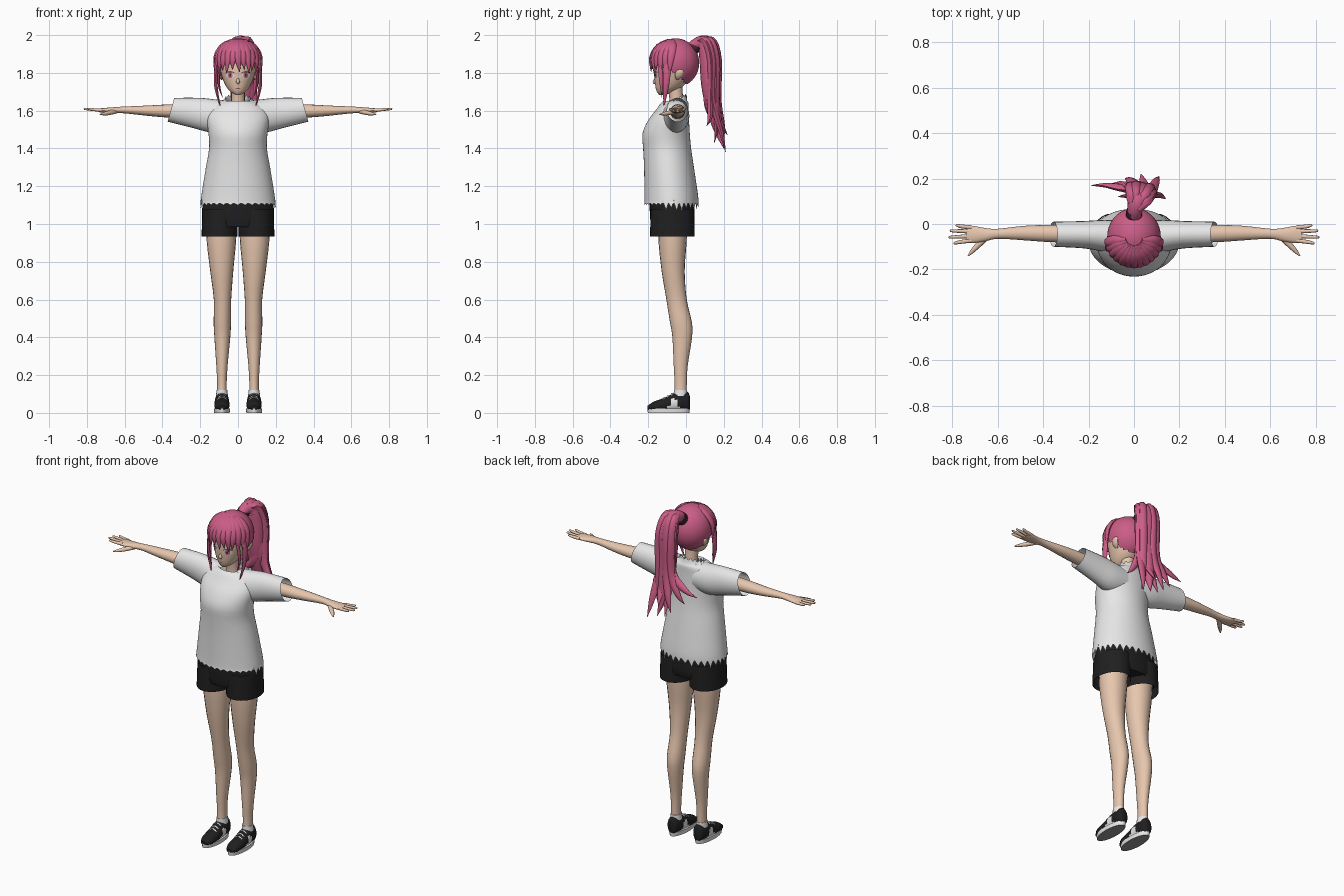
import bpy, bmesh, random
from math import sin, cos, pi, radians
from mathutils import Vector
from mathutils.bvhtree import BVHTree

random.seed(4)
cube = bpy.data.objects.get("Cube")
if cube:
    bpy.data.objects.remove(cube, do_unlink=True)


def material(name, r, g, b):
    m = bpy.data.materials.new(name)
    m.use_nodes = True
    m.diffuse_color = (r, g, b, 1)
    m.node_tree.nodes["Principled BSDF"].inputs["Base Color"].default_value = (r, g, b, 1)
    return m


SKIN = material("skin", .83, .59, .44)
HAIR = material("pink hair", .6, .11, .24)
WHITE = material("white cloth", .85, .85, .85)
BLACK = material("black cloth", .014, .014, .015)
SOLE = material("sole grey", .3, .3, .31)
IRIS = material("iris pink", .55, .16, .27)
LASH = material("dark lash", .06, .02, .03)
LIPS = material("lip brown", .35, .12, .1)
X, Y, Z = Vector((1, 0, 0)), Vector((0, 1, 0)), Vector((0, 0, 1))


def build(name, verts, faces, mats, rule=None):
    me = bpy.data.meshes.new(name)
    me.from_pydata(verts, [], faces)
    bm = bmesh.new()
    bm.from_mesh(me)
    bmesh.ops.recalc_face_normals(bm, faces=bm.faces)
    for f in bm.faces:
        f.smooth = True
        if rule:
            f.material_index = rule(f.calc_center_median(), f.normal)
    bm.to_mesh(me)
    bm.free()
    me.set_sharp_from_angle(angle=radians(50))
    for m in mats:
        me.materials.append(m)
    ob = bpy.data.objects.new(name, me)
    bpy.context.collection.objects.link(ob)
    return ob


def spline(pts, steps):
    """Smooth curve through points that carry position, width and depth."""
    p = [Vector(q) for q in pts]
    p = [p[0]] + p + [p[-1]]
    out = []
    for a, b, c, d in zip(p, p[1:], p[2:], p[3:]):
        for k in range(steps):
            t = k / steps
            out.append(b + (c - a) * (t / 2) + (a * 2 - b * 5 + c * 4 - d) * (t * t / 2)
                       + (b * 3 - a - c * 3 + d) * (t ** 3 / 2))
    return out + [p[-2]]


def tube(name, pts, mats, side=X, n=16, steps=3, axis=None, caps=True, s=1, warp=None, rule=None):
    """Loft ellipses (x, y, z, half width, half depth) along a path."""
    rows = spline(pts, steps)
    cen = [Vector(r[:3]) for r in rows]
    verts = []
    for i, r in enumerate(rows):
        t = axis or (cen[min(i + 1, len(cen) - 1)] - cen[max(i - 1, 0)]).normalized()
        u = (side - t * side.dot(t)).normalized()
        v = t.cross(u)
        for j in range(n):
            a = 2 * pi * j / n
            co = cen[i] + u * cos(a) * max(r[3], .0005) + v * sin(a) * max(r[4], .0005)
            if warp:
                co = warp(co, i, j, len(rows) - 1)
            verts.append((co.x * s, co.y, co.z))
    faces = [(i * n + j, i * n + (j + 1) % n, (i + 1) * n + (j + 1) % n, (i + 1) * n + j)
             for i in range(len(rows) - 1) for j in range(n)]
    if caps:
        faces += [tuple(range(n)), tuple(range(len(verts) - n, len(verts)))]
    return build(name, verts, faces, mats, rule)


def upright(rings):
    return [(0, cy, z, rx, ry) for z, cy, rx, ry in rings]


# Head and neck
head = tube("head", upright([(1.683, -.128, .012, .014), (1.70, -.108, .04, .046), (1.73, -.088, .064, .074),
                             (1.78, -.072, .085, .096), (1.85, -.06, .1, .108), (1.92, -.055, .085, .09),
                             (1.96, -.055, .04, .04)]), [SKIN], n=32, axis=Z)
tube("neck", upright([(1.58, -.045, .045, .042), (1.65, -.05, .036, .036), (1.74, -.06, .038, .04)]),
     [SKIN], axis=Z)
tube("nose", [(0, -.16, 1.775, .004, .004), (0, -.168, 1.752, .01, .009), (0, -.163, 1.743, .004, .004)],
     [SKIN], n=10)
tree = BVHTree.FromPolygons([v.co for v in head.data.vertices], [p.vertices[:] for p in head.data.polygons])


def face_patch(name, cx, cz, w, h, mat, lift, bend=0):
    """Thin oval laid on the face."""
    verts, n, rings = [], 16, 3
    for k in range(rings + 1):
        for j in range(n):
            a, r = 2 * pi * j / n, max(k / rings, .01)
            x, z = cx + w * r * cos(a), cz + h * r * sin(a) - bend * (r * cos(a)) ** 2
            hit = tree.ray_cast(Vector((x, -1, z)), Y)[0]
            verts.append((x, (hit.y if hit else -.1) - lift, z))
    faces = [(k * n + j, k * n + (j + 1) % n, (k + 1) * n + (j + 1) % n, (k + 1) * n + j)
             for k in range(rings) for j in range(n)]
    build(name, verts, faces, [mat])


face_patch("mouth", 0, 1.717, .014, .0025, LIPS, .002)

# Hair cap with the face side cut away
CEN, RAD = Vector((0, -.055, 1.853)), Vector((.118, .125, .13))


def scalp(a, elev, grow=1):
    return CEN + Vector((RAD.x * sin(a) * cos(elev), -RAD.y * cos(a) * cos(elev), RAD.z * sin(elev))) * grow


bm = bmesh.new()
bmesh.ops.create_uvsphere(bm, u_segments=36, v_segments=24, radius=1)
for v in bm.verts:
    v.co = CEN + Vector(a * b for a, b in zip(v.co, RAD))
gone = [f for f in bm.faces if f.calc_center_median().z < 1.735 + max(0, .01 - f.calc_center_median().y) * .9]
bmesh.ops.delete(bm, geom=gone, context="FACES")
bm.verts.index_update()
build("hair_cap", [v.co[:] for v in bm.verts], [[v.index for v in f.verts] for f in bm.faces], [HAIR])
bm.free()

# Fringe locks fanned around the forehead
for k in range(-6, 7):
    a = radians(k * 13)
    tip = scalp(a + radians(random.uniform(-5, 5)), 0, 1.04)
    tip.z = 1.805 + .018 * (k % 2) - .004 * abs(k)
    path = [(*scalp(a * .9, 1.25, .98), .008, .006), (*scalp(a, .75, 1.01), .024, .012),
            (*scalp(a, .2, 1.05), .02, .012), (*tip, .001, .001)]
    tube("fringe_lock", path, [HAIR], side=Vector((cos(a), sin(a), 0)), n=8)

for s, tag in ((1, "left_"), (-1, "right_")):
    # Face details and ears
    face_patch(tag + "eye_white", s * .042, 1.788, .021, .017, WHITE, .002)
    face_patch(tag + "iris", s * .041, 1.788, .013, .016, IRIS, .0035)
    face_patch(tag + "pupil", s * .041, 1.788, .005, .008, LASH, .005)
    face_patch(tag + "upper_lash", s * .043, 1.806, .024, .003, LASH, .004, .006)
    tube(tag + "ear", [(.085, -.045, 1.765, .008, .004), (.1, -.04, 1.785, .02, .008),
                       (.106, -.032, 1.81, .02, .008), (.1, -.03, 1.825, .006, .004)], [SKIN], side=Y, n=10, s=s)
    # Long locks beside the face
    tube(tag + "side_lock", [(.1, -.1, 1.9, .014, .008), (.116, -.1, 1.82, .02, .01), (.116, -.107, 1.72, .015, .009),
                             (.092, -.118, 1.615, .001, .001)], [HAIR], side=Y, n=8, s=s)
    tube(tag + "thin_lock", [(.085, -.14, 1.88, .012, .008), (.1, -.135, 1.8, .012, .007),
                             (.1, -.13, 1.73, .008, .006), (.082, -.128, 1.67, .001, .001)],
         [HAIR], side=Y, n=8, s=s)
    # Sleeve with a slanted open cuff
    tube(tag + "sleeve", [(.05, -.06, 1.57, .075, .083), (.13, -.052, 1.572, .07, .088), (.22, -.047, 1.588, .06, .08),
                          (.355, -.045, 1.605, .055, .063)], [WHITE], side=Y, n=24, caps=False, s=s, axis=X,
         warp=lambda c, i, j, m: c - X * ((c.z - 1.605) * .28 * i / m))
    # Arm, palm and fingers
    tube(tag + "arm", [(.15, -.045, 1.595, .04, .04), (.36, -.042, 1.598, .038, .035), (.48, -.04, 1.6, .032, .027),
                       (.6, -.043, 1.604, .022, .018), (.66, -.047, 1.602, .03, .016),
                       (.71, -.046, 1.601, .038, .013), (.738, -.044, 1.602, .034, .009)], [SKIN], side=Y, s=s)
    for name, y, end, tip_x in (("index_finger", -.073, -.084, .795), ("middle_finger", -.053, -.058, .815),
                                ("ring_finger", -.033, -.03, .81), ("little_finger", -.015, -.006, .785)):
        tube(tag + name, [(.715, y, 1.602, .009, .009), (.76, (y + end) / 2, 1.605, .0085, .008),
                          (tip_x - .006, end, 1.609, .006, .006), (tip_x, end, 1.609, .002, .002)],
             [SKIN], side=Y, n=10, s=s)
    tube(tag + "thumb", [(.645, -.055, 1.597, .012, .012), (.685, -.092, 1.588, .013, .012),
                         (.712, -.12, 1.583, .009, .008), (.73, -.14, 1.58, .003, .003)], [SKIN], side=X, n=10, s=s)
    # Leg and shorts leg
    tube(tag + "leg", [(.088, -.07, 1.0, .082, .076), (.088, -.071, .9, .077, .074), (.086, -.068, .75, .061, .061),
                       (.082, -.05, .6, .046, .054), (.083, -.027, .48, .046, .058), (.083, -.02, .4, .042, .052),
                       (.085, -.028, .25, .03, .037), (.085, -.028, .15, .025, .032),
                       (.085, -.03, .06, .028, .034)], [SKIN], n=20, axis=Z, s=s)
    tube(tag + "shorts_leg", [(.094, -.072, 1.08, .094, .115), (.096, -.072, 1.0, .095, .117),
                              (.098, -.072, .933, .095, .118)], [BLACK], n=28, axis=Z, caps=False, s=s)
    # Shoe with pale side panel, laces and sole
    tube(tag + "shoe", [(.085, -.203, .028, .018, .01), (.085, -.17, .034, .037, .026), (.085, -.12, .042, .04, .036),
                        (.085, -.06, .055, .039, .05), (.085, -.02, .06, .037, .051), (.085, .01, .06, .03, .05),
                        (.085, .02, .055, .016, .035)], [BLACK, WHITE], n=24, axis=Y, s=s,
         warp=lambda c, i, j, m: Vector((c.x, c.y, max(c.z, .015))),
         rule=lambda c, nor: int(-.1 + c.z * .3 < c.y < -.03 - c.z * .3 and c.z < .075))
    tube(tag + "sole", [(.085, -.092, 0, .041, .11), (.085, -.092, .024, .043, .113)], [WHITE, SOLE],
         n=28, axis=Z, steps=1, s=s, rule=lambda c, nor: int(nor.z < -.5))
    for y, z in ((-.115, .08), (-.095, .088), (-.075, .1)):
        tube(tag + "lace", [(.062, y, z - .01, .005, .003), (.085, y, z + .002, .005, .003),
                            (.108, y, z - .01, .005, .003)], [WHITE], side=Y, n=8, s=s)
    tube(tag + "sock", [(.085, -.029, .09, .032, .037), (.085, -.029, .122, .028, .035)], [WHITE], axis=Z, s=s)

# Shorts waist
tube("shorts_waist", upright([(1.2, -.08, .165, .115), (1.1, -.075, .188, .118), (1.02, -.072, .19, .117),
                              (.985, -.072, .186, .11)]), [BLACK], n=32, axis=Z)


# Shirt body with ragged hem and collar
def ragged(c, i, j, m):
    if i == 0:
        amount = .014 if c.y < -.13 else .045
        c.z += (j % 2) * amount - (amount - .014) * random.uniform(.4, 1)
    elif i == m:
        c.z += (c.y + .055) * .4 + (j % 4 < 2) * .012
    return c


tube("shirt_body", upright([(1.1, -.077, .2, .144), (1.15, -.078, .194, .142), (1.3, -.09, .17, .132),
                            (1.4, -.1, .153, .127), (1.48, -.105, .156, .125), (1.55, -.092, .165, .108),
                            (1.6, -.074, .155, .088), (1.64, -.06, .115, .073), (1.655, -.055, .068, .058)]),
     [WHITE], n=64, axis=Z, caps=False, warp=ragged)

# Ponytail: tie, core and loose locks
tube("hair_tie", [(0, .03, 1.925, .036, .036), (0, .06, 1.95, .034, .034)], [LASH], steps=1)
tube("ponytail", [(0, .02, 1.92, .03, .03), (.005, .065, 1.957, .034, .034), (.02, .11, 1.945, .05, .05),
                  (.03, .128, 1.86, .056, .056), (.03, .13, 1.74, .055, .05), (.03, .145, 1.62, .045, .04),
                  (.035, .17, 1.5, .025, .024), (.05, .2, 1.4, .001, .001)], [HAIR], n=16)
tips = ((.11, .21, 1.38), (.07, .15, 1.43), (-.04, .2, 1.44), (-.11, .17, 1.5), (-.19, .17, 1.56),
        (.14, .11, 1.52), (0, .2, 1.41), (-.07, .12, 1.56), (.03, .22, 1.47))
for k, tip in enumerate(tips):
    a = 2 * pi * k / len(tips)
    ox = .034 * cos(a) if k > 5 else max(-.045, min(.045, tip[0] * .5))
    oy = .03 * sin(a)
    mid = Vector((.03 + ox, .14 + oy, 1.66))
    low = mid.lerp(Vector(tip), .55) + Vector((0, .008, -.02))
    tube("ponytail_lock", [(0, .05, 1.95, .012, .01), (.02 + ox * .7, .105 + oy, 1.975, .022, .018),
                           (.03 + ox, .14 + oy, 1.87, .026, .02), (*mid, .027, .018), (*low, .019, .012),
                           (*tip, .001, .001)], [HAIR], n=8, steps=4)
